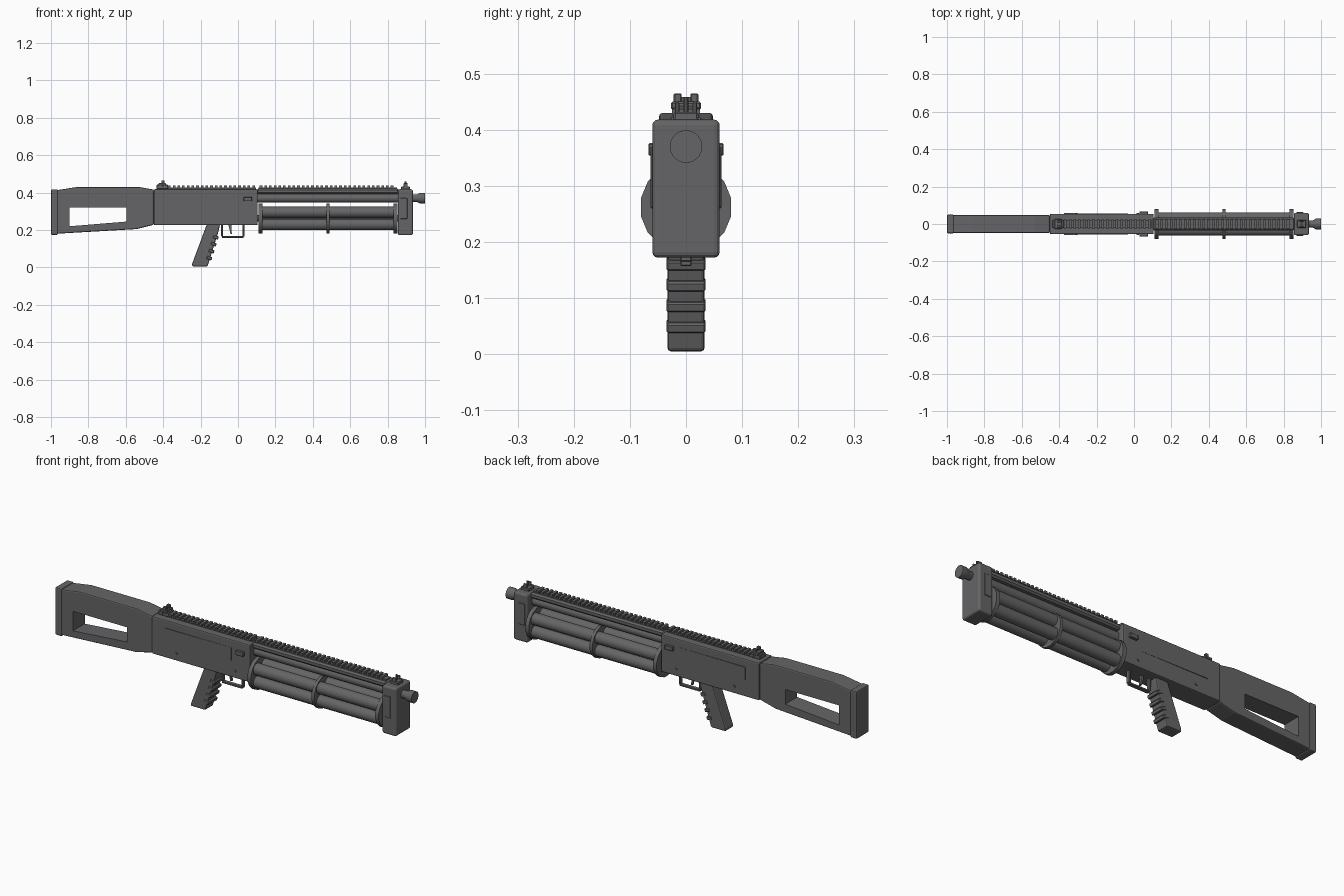
import bpy
import bmesh
import math
from mathutils import Matrix

if "Cube" in bpy.data.objects:
    bpy.data.objects.remove(bpy.data.objects["Cube"])

metal = bpy.data.materials.new("dark grey metal")
metal.use_nodes = True
metal.diffuse_color = (0.13, 0.13, 0.135, 1)
metal.node_tree.nodes["Principled BSDF"].inputs["Base Color"].default_value = (0.13, 0.13, 0.135, 1)


def finish(name, bm, bevel=0.0, segments=1, smooth=False):
    bmesh.ops.recalc_face_normals(bm, faces=bm.faces)
    mesh = bpy.data.meshes.new(name)
    bm.to_mesh(mesh)
    bm.free()
    mesh.materials.append(metal)
    obj = bpy.data.objects.new(name, mesh)
    bpy.context.collection.objects.link(obj)
    if bevel:
        mod = obj.modifiers.new("edge bevel", "BEVEL")
        mod.width, mod.segments, mod.limit_method = bevel, segments, "ANGLE"
    if smooth:
        bpy.ops.object.select_all(action="DESELECT")
        obj.select_set(True)
        bpy.context.view_layer.objects.active = obj
        bpy.ops.object.shade_smooth_by_angle(angle=math.radians(35))
    return obj


def add_box(bm, x0, x1, y0, y1, z0, z1):
    place = Matrix.Translation(((x0 + x1) / 2, (y0 + y1) / 2, (z0 + z1) / 2))
    size = Matrix.Diagonal((x1 - x0, y1 - y0, z1 - z0, 1))
    bmesh.ops.create_cube(bm, size=1, matrix=place @ size)


def box(name, x0, x1, half, z0, z1, bevel=0.0, y=0.0, segments=1):
    bm = bmesh.new()
    add_box(bm, x0, x1, y - half, y + half, z0, z1)
    return finish(name, bm, bevel, segments)


def prism(name, points, half, bevel=0.0, segments=1):
    """Side outline (x, z) pushed out across y."""
    bm = bmesh.new()
    face = bm.faces.new([bm.verts.new((x, -half, z)) for x, z in points])
    out = bmesh.ops.extrude_face_region(bm, geom=[face])["geom"]
    moved = [v for v in out if isinstance(v, bmesh.types.BMVert)]
    bmesh.ops.translate(bm, vec=(0, 2 * half, 0), verts=moved)
    return finish(name, bm, bevel, segments)


def lathe(name, profile, y=0.0, z=0.0, sides=24, axis="X"):
    """Closed turned part: (position along axis, radius) pairs."""
    bm = bmesh.new()
    rings = []
    for p, r in profile:
        ring = []
        for i in range(sides):
            a = 2 * math.pi * (i + 0.5) / sides
            ring.append(bm.verts.new((p, y + r * math.cos(a), z + r * math.sin(a))))
        rings.append(ring)
    for a, b in zip(rings, rings[1:]):
        for i in range(sides):
            j = (i + 1) % sides
            bm.faces.new((a[i], a[j], b[j], b[i]))
    bm.faces.new(rings[0])
    bm.faces.new(rings[-1])
    return finish(name, bm, smooth=True)


def rail(name, x0, x1, z):
    """Toothed accessory rail."""
    bm = bmesh.new()
    add_box(bm, x0, x1, -0.018, 0.018, z - 0.012, z + 0.007)
    pitch = 0.025
    count = int((x1 - x0) / pitch)
    for i in range(count):
        x = x0 + (i + 0.25) * pitch
        add_box(bm, x, x + 0.014, -0.025, 0.025, z + 0.004, z + 0.016)
    return finish(name, bm)


# Skeleton stock as a four-sided frame of outline quads around its opening
outer = [(-0.968, 0.18), (-0.968, 0.413), (-0.86, 0.43), (-0.53, 0.43),
         (-0.45, 0.416), (-0.45, 0.228), (-0.54, 0.205)]
stock = prism("stock", outer, 0.048, 0.006, 2)
hole = prism("stock_opening_cutter",
             [(-0.9, 0.22), (-0.9, 0.32), (-0.595, 0.32), (-0.595, 0.245)], 0.2)
hole.hide_render = True
hole.hide_viewport = True
hole.display_type = "WIRE"
cut = stock.modifiers.new("opening", "BOOLEAN")
cut.operation, cut.object, cut.solver = "DIFFERENCE", hole, "EXACT"
box("butt_plate", -1.0, -0.963, 0.05, 0.174, 0.417, 0.006, segments=2)

# Receiver with its side details
box("receiver", -0.45, 0.105, 0.054, 0.226, 0.418, 0.006, segments=2)
for side, label in ((-1, "right"), (1, "left")):
    bm = bmesh.new()
    corners = [(-0.375, 0.05), (-0.375, 0.058), (0.0, 0.0545), (0.0, 0.05)]
    low, high = [[bm.verts.new((x, side * y, z)) for x, y in corners] for z in (0.312, 0.378)]
    bm.faces.new(low)
    bm.faces.new(high)
    for i in range(4):
        j = (i + 1) % 4
        bm.faces.new((low[i], low[j], high[j], high[i]))
    finish(label + "_tapered_panel", bm)
    box(label + "_port_button", 0.03, 0.075, 0.008, 0.354, 0.376, 0.002, side * 0.059)
    box(label + "_muzzle_block_plate", 0.868, 0.905, 0.004, 0.26, 0.37, 0.002, side * 0.059)
    for i, x in enumerate((-0.31, 0.02)):
        pin = lathe(label + "_pin_" + str(i + 1), [(-0.004, 0.007), (0.004, 0.007)], sides=12)
        pin.rotation_euler.z = math.pi / 2
        pin.location = (x, side * 0.054, 0.262)

# Pistol grip and finger ribs
prism("grip", [(-0.165, 0.235), (-0.095, 0.235), (-0.105, 0.19), (-0.163, 0.005),
               (-0.245, 0.005), (-0.245, 0.02)], 0.033, 0.006, 2)
for i in range(4):
    z = 0.048 + i * 0.037
    x = -0.147 + (z - 0.048) * 0.31
    rib = box("grip_rib_" + str(i + 1), -0.022, 0.008, 0.035, -0.009, 0.009, 0.003)
    rib.location = (x, 0, z)
    rib.rotation_euler.y = 0.3

# Trigger guard and trigger
bm = bmesh.new()
add_box(bm, -0.09, -0.08, -0.01, 0.01, 0.165, 0.23)
add_box(bm, 0.025, 0.035, -0.01, 0.01, 0.165, 0.23)
add_box(bm, -0.085, 0.03, -0.01, 0.01, 0.157, 0.167)
finish("trigger_guard", bm, 0.002)
prism("trigger", [(-0.052, 0.23), (-0.034, 0.23), (-0.036, 0.205), (-0.032, 0.178),
                  (-0.04, 0.178), (-0.045, 0.2)], 0.006)

# Barrel, upper handguard and flared muzzle
lathe("barrel", [(0.1, 0.024), (0.86, 0.024)], z=0.37)
lathe("muzzle", [(0.92, 0.02), (0.958, 0.02), (0.972, 0.029), (1.0, 0.029)], z=0.37)
box("upper_handguard", 0.1, 0.86, 0.034, 0.392, 0.422, 0.008)
box("muzzle_block", 0.855, 0.935, 0.06, 0.172, 0.418, 0.01, segments=3)

# Rotating magazine of four tubes held by three collars
mag_z = 0.262
for i in range(4):
    a = math.pi / 4 + i * math.pi / 2
    lathe("magazine_tube_" + str(i + 1), [(0.115, 0.03), (0.85, 0.03)],
          0.046 * math.cos(a), mag_z + 0.046 * math.sin(a))
for label, x, w in (("rear", 0.12, 0.01), ("middle", 0.48, 0.008), ("front", 0.842, 0.01)):
    lathe(label + "_magazine_collar", [(x - w, 0.082), (x + w, 0.082)], z=mag_z, sides=16)
lathe("magazine_axle", [(0.1, 0.018), (0.86, 0.018)], z=mag_z)

# Top rails
rail("rear_rail", -0.43, 0.095, 0.421)
rail("front_rail", 0.11, 0.85, 0.421)

# Rear sight: base, cross knob and two ears
box("rear_sight_base", -0.435, -0.375, 0.022, 0.418, 0.442, 0.003)
box("rear_sight_knob", -0.425, -0.385, 0.027, 0.436, 0.45, 0.003)
for side, label in ((-1, "right"), (1, "left")):
    box(label + "_rear_sight_ear", -0.41, -0.392, 0.007, 0.445, 0.465, 0.002, side * 0.015)
box("rear_sight_notch", -0.406, -0.396, 0.01, 0.445, 0.458)

# Front sight
box("front_sight_base", 0.872, 0.92, 0.022, 0.412, 0.432, 0.003)
for side, label in ((-1, "right"), (1, "left")):
    box(label + "_front_sight_ear", 0.885, 0.907, 0.004, 0.428, 0.45, 0.002, side * 0.016)
lathe("front_sight_post", [(-0.015, 0.005), (0.015, 0.005)], sides=10).matrix_world = (
    Matrix.Translation((0.896, 0, 0.443)) @ Matrix.Rotation(math.pi / 2, 4, "Y"))
